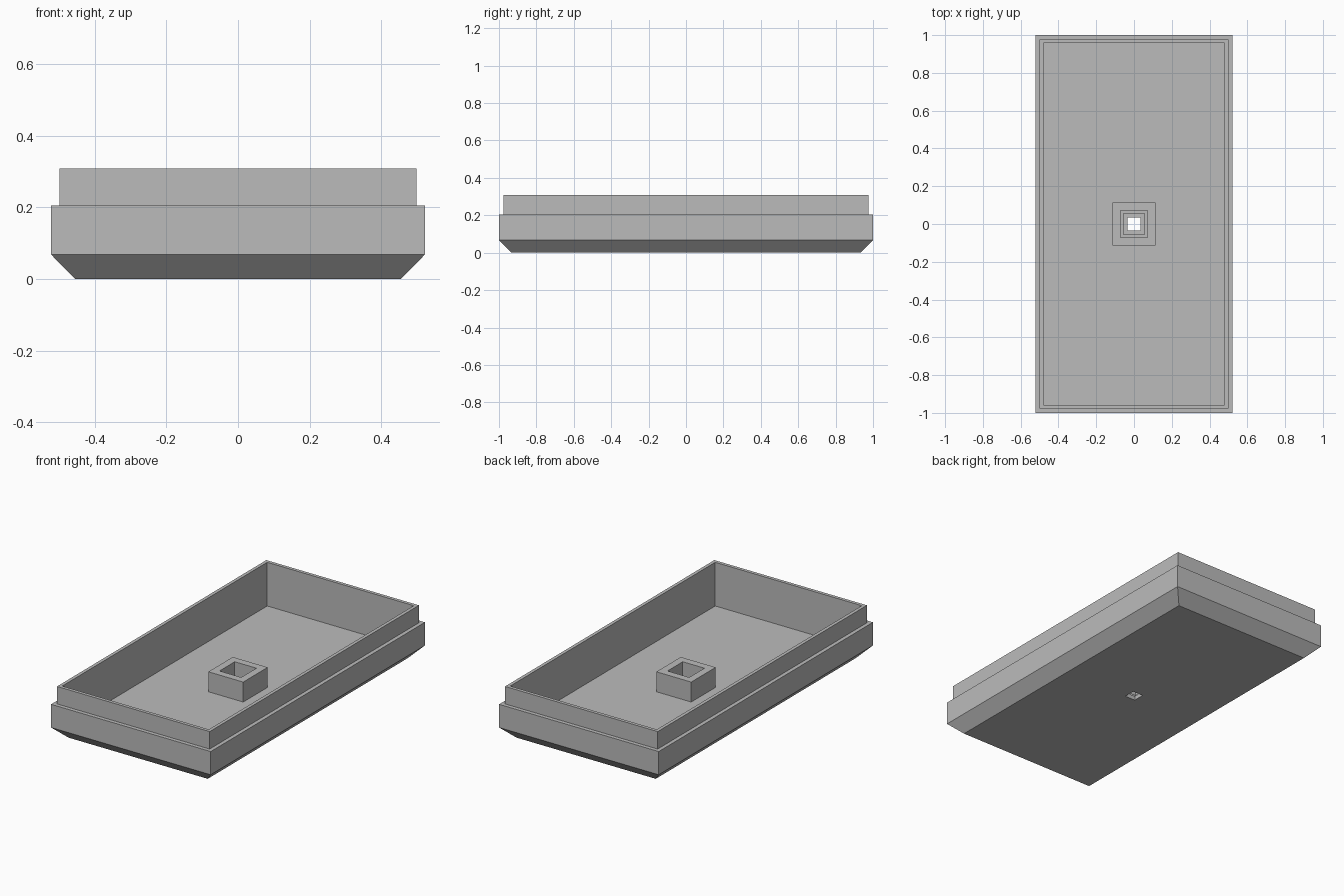
import bpy
import bmesh

cube = bpy.data.objects.get("Cube")
if cube:
    bpy.data.objects.remove(cube, do_unlink=True)

grey = bpy.data.materials.new("plain grey")
grey.use_nodes = True
colour = (0.5, 0.5, 0.5, 1)
grey.diffuse_color = colour
grey.node_tree.nodes["Principled BSDF"].inputs["Base Color"].default_value = colour


def rectangular_loft(name, rings):
    """Join rectangles (half width, half length, height) into a closed loop of walls."""
    bm = bmesh.new()
    loops = [[bm.verts.new((sx * hx, sy * hy, z))
              for sx, sy in ((-1, -1), (1, -1), (1, 1), (-1, 1))]
             for hx, hy, z in rings]
    for i, low in enumerate(loops):
        high = loops[(i + 1) % len(loops)]
        for a in range(4):
            b = (a + 1) % 4
            bm.faces.new((low[a], low[b], high[b], high[a]))
    bmesh.ops.recalc_face_normals(bm, faces=bm.faces)
    mesh = bpy.data.meshes.new(name)
    bm.to_mesh(mesh)
    bm.free()
    mesh.materials.append(grey)
    obj = bpy.data.objects.new(name, mesh)
    bpy.context.collection.objects.link(obj)
    return obj


floor = 0.05
rim = 0.308
ledge = 0.205
seat = 0.025
hole, recess = 0.034, 0.056
post_outer, post_inner, post_top = 0.114, 0.071, 0.168

# Chamfered tray with a stepped lip and a stepped hole through the floor
rectangular_loft("tray", [
    (hole, hole, 0),
    (0.455, 0.932, 0),
    (0.522, 1.0, 0.068),
    (0.522, 1.0, ledge),
    (0.499, 0.977, ledge),
    (0.499, 0.977, rim),
    (0.479, 0.957, rim),
    (0.479, 0.957, floor),
    (recess, recess, floor),
    (recess, recess, seat),
    (hole, hole, seat),
])

# Hollow square post around the hole
rectangular_loft("centre_post", [
    (post_outer, post_outer, floor),
    (post_outer, post_outer, post_top),
    (post_inner, post_inner, post_top),
    (post_inner, post_inner, floor),
])
